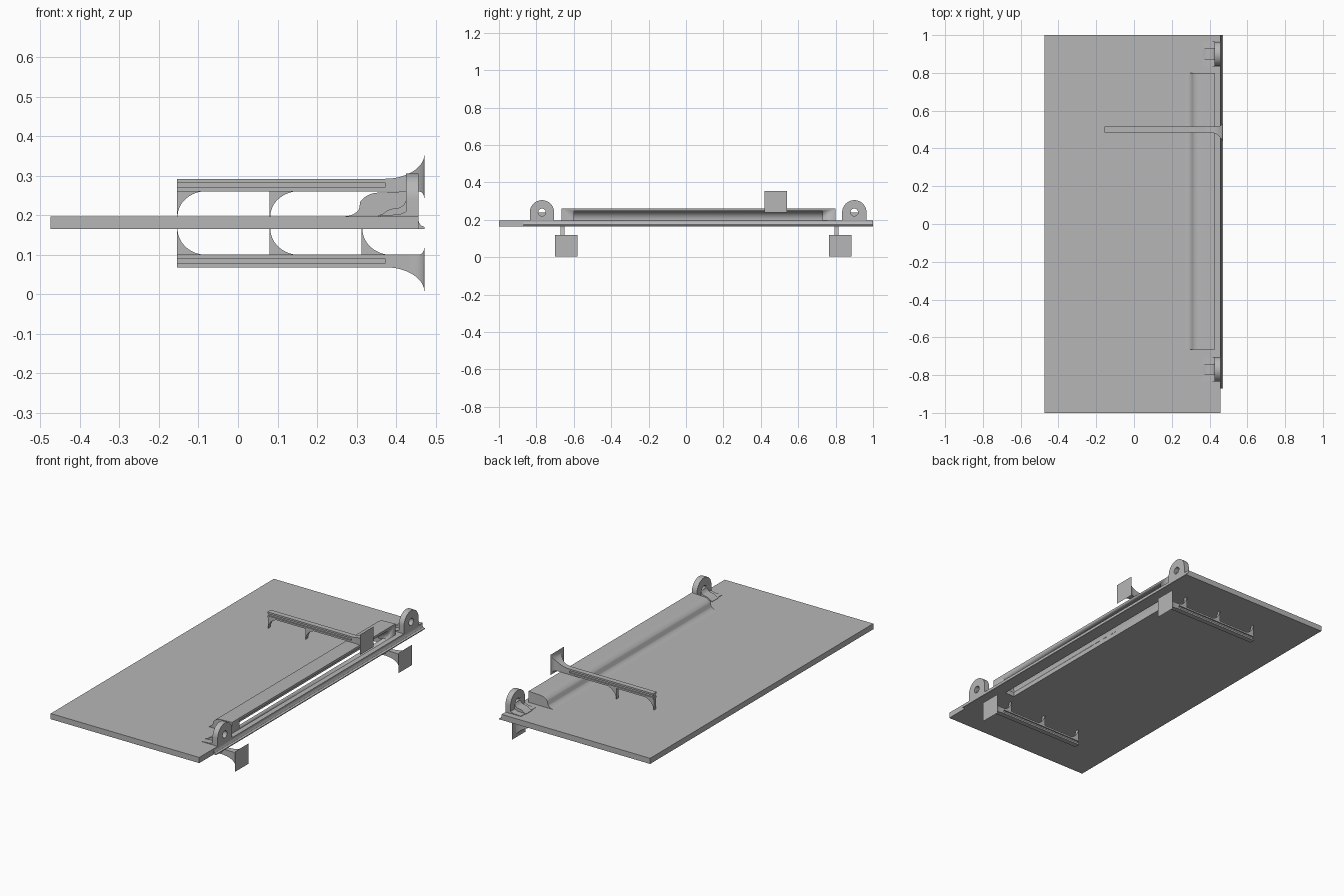
import bpy, bmesh, math
from mathutils import Vector

cube = bpy.data.objects.get("Cube")
if cube:
    bpy.data.objects.remove(cube, do_unlink=True)

GREY = (0.47, 0.47, 0.47, 1)
mat = bpy.data.materials.new("plain grey")
mat.use_nodes = True
mat.diffuse_color = GREY
mat.node_tree.nodes["Principled BSDF"].inputs["Base Color"].default_value = GREY

TOP, BOTTOM = 0.197, 0.165


def finish(name, bm, smooth=True):
    bmesh.ops.recalc_face_normals(bm, faces=bm.faces)
    mesh = bpy.data.meshes.new(name)
    bm.to_mesh(mesh)
    bm.free()
    ob = bpy.data.objects.new(name, mesh)
    bpy.context.collection.objects.link(ob)
    mesh.materials.append(mat)
    if smooth:
        activate(ob)
        bpy.ops.object.shade_smooth_by_angle(angle=math.radians(32))
    return ob


def activate(ob):
    bpy.ops.object.select_all(action='DESELECT')
    ob.select_set(True)
    bpy.context.view_layer.objects.active = ob


def prism(name, pts, axis, a, b, smooth=True):
    """Extrude a profile along x (points are y, z) or along y (points are x, z)."""
    bm = bmesh.new()
    place = (lambda p: (a, p[0], p[1])) if axis == "x" else (lambda p: (p[0], a, p[1]))
    face = bm.faces.new([bm.verts.new(place(p)) for p in pts])
    ext = bmesh.ops.extrude_face_region(bm, geom=[face])
    step = Vector((b - a, 0, 0)) if axis == "x" else Vector((0, b - a, 0))
    moved = [g for g in ext["geom"] if isinstance(g, bmesh.types.BMVert)]
    bmesh.ops.translate(bm, verts=moved, vec=step)
    return finish(name, bm, smooth)


def rect(u0, u1, v0, v1):
    return [(u0, v0), (u1, v0), (u1, v1), (u0, v1)]


def arc(cx, cz, rx, rz, start, end, n=12):
    angles = [math.radians(start + (end - start) * i / n) for i in range(n + 1)]
    return [(cx + rx * math.cos(t), cz + rz * math.sin(t)) for t in angles]


def cut(targets, cutter):
    cutter.hide_render = True
    for ob in targets:
        mod = ob.modifiers.new("cut", 'BOOLEAN')
        mod.operation, mod.solver, mod.object = 'DIFFERENCE', 'EXACT', cutter
        activate(ob)
        bpy.ops.object.modifier_apply(modifier=mod.name)
    bpy.data.objects.remove(cutter, do_unlink=True)


# Main panel and the low lip along its edge
panel = prism("panel", rect(-0.475, 0.457, BOTTOM, TOP), "y", -1, 1, False)
prism("edge_lip", [(0.45, BOTTOM), (0.472, BOTTOM), (0.472, 0.17), (0.463, 0.174),
                   (0.458, 0.182), (0.456, 0.192), (0.45, 0.192)], "y", -0.87, 1)

# Long hood with an S-shaped back, open at the edge and through the panel
back = arc(0.27, 0.232, 0.042, 0.035, -90, -30, 6) + arc(0.357, 0.21, 0.055, 0.047, 150, 90, 6)
hood = prism("hood", [(0.27, 0.19)] + back + [(0.428, 0.26), (0.428, 0.19)], "y", -0.665, 0.8)
inside = arc(0.385, 0.2, 0.045, 0.046, 180, 90)
cavity = prism("hood_cavity", [(0.34, 0.15)] + inside + [(0.46, 0.246), (0.46, 0.1975),
               (0.4, 0.1975), (0.4, 0.15)], "y", -0.6, 0.73)
cut([panel, hood], cavity)

# Hinge lugs with a sloping foot behind each
for label, y in (("front", -0.77), ("back", 0.9)):
    outline = [(y + 0.065, 0.19)] + arc(y, 0.24, 0.065, 0.065, 0, 180, 24) + [(y - 0.065, 0.19)]
    lug = prism(label + "_hinge_lug", outline, "x", 0.425, 0.457)
    cut([lug], prism("pin_hole", arc(y, 0.24, 0.02, 0.02, 0, 345, 23), "x", 0.3, 0.5))
    foot = [(0.355, 0.19), (0.355, 0.199), (0.368, 0.204), (0.38, 0.213), (0.395, 0.217),
            (0.41, 0.219), (0.42, 0.226), (0.427, 0.24), (0.427, 0.19)]
    prism(label + "_lug_foot", foot, "y", y - 0.028, y + 0.028)
    prism(label + "_lug_base", [(0.36, 0.19), (0.36, 0.199), (0.41, 0.202), (0.427, 0.21),
                                (0.427, 0.19)], "y", y - 0.065, y + 0.065)


def flared_end(name, y, z, s):
    """Square end plate blending into the bar through curved flares."""
    # offset and flare length for the four sides: outer, inner, near and far
    sides = [(0.063, 0.1), (0.02, 0.014), (0.066, 0.075), (0.026, 0.04)]
    bm = bmesh.new()
    rings = []
    for i in range(17):
        d = 0.1 * (1 - i / 16) ** 1.5
        out, inn, near, far = [
            off * (1 - math.sqrt(1 - max(0, 1 - d / length) ** 2)) for off, length in sides]
        corners = [(-0.015 - near, -0.016 - inn), (0.015 + far, -0.016 - inn),
                   (0.015 + far, 0.016 + out), (-0.015 - near, 0.016 + out)]
        rings.append([bm.verts.new((0.472 - d, y + s * u, z + s * v)) for u, v in corners])
    for r, q in zip(rings, rings[1:]):
        for k in range(4):
            bm.faces.new((r[k], r[(k + 1) % 4], q[(k + 1) % 4], q[k]))
    bm.faces.new(rings[0])
    bm.faces.new(rings[-1])
    finish(name, bm)


def bracket(label, y, s, posts):
    z = 0.276 if s > 0 else 0.084
    # I-section bar
    half = [(0.015, -0.016), (0.015, -0.006), (0.007, -0.006),
            (0.007, 0.006), (0.015, 0.006), (0.015, 0.016)]
    section = half + [(-u, -v) for u, v in half]
    prism(label + "_bar", [(y + u, z + v) for u, v in section], "x", -0.155, 0.46, False)
    flared_end(label + "_end_plate", y, z, s)
    # Curved posts joining the bar to the panel
    surface = TOP if s > 0 else BOTTOM
    inner = z - s * 0.015
    height = abs(inner - surface)
    for i, x in enumerate(posts):
        curve = arc(x + 0.077, surface, 0.075, s * height, 180, 90)
        prism(f"{label}_post_{i + 1}", [(x, surface)] + curve + [(x, inner)],
              "y", y - 0.01, y + 0.01)


bracket("upper", 0.5, 1, (-0.155, 0.08))
bracket("lower_front", -0.66, -1, (-0.155, 0.08, 0.313))
bracket("lower_back", 0.805, -1, (-0.155, 0.08, 0.313))
